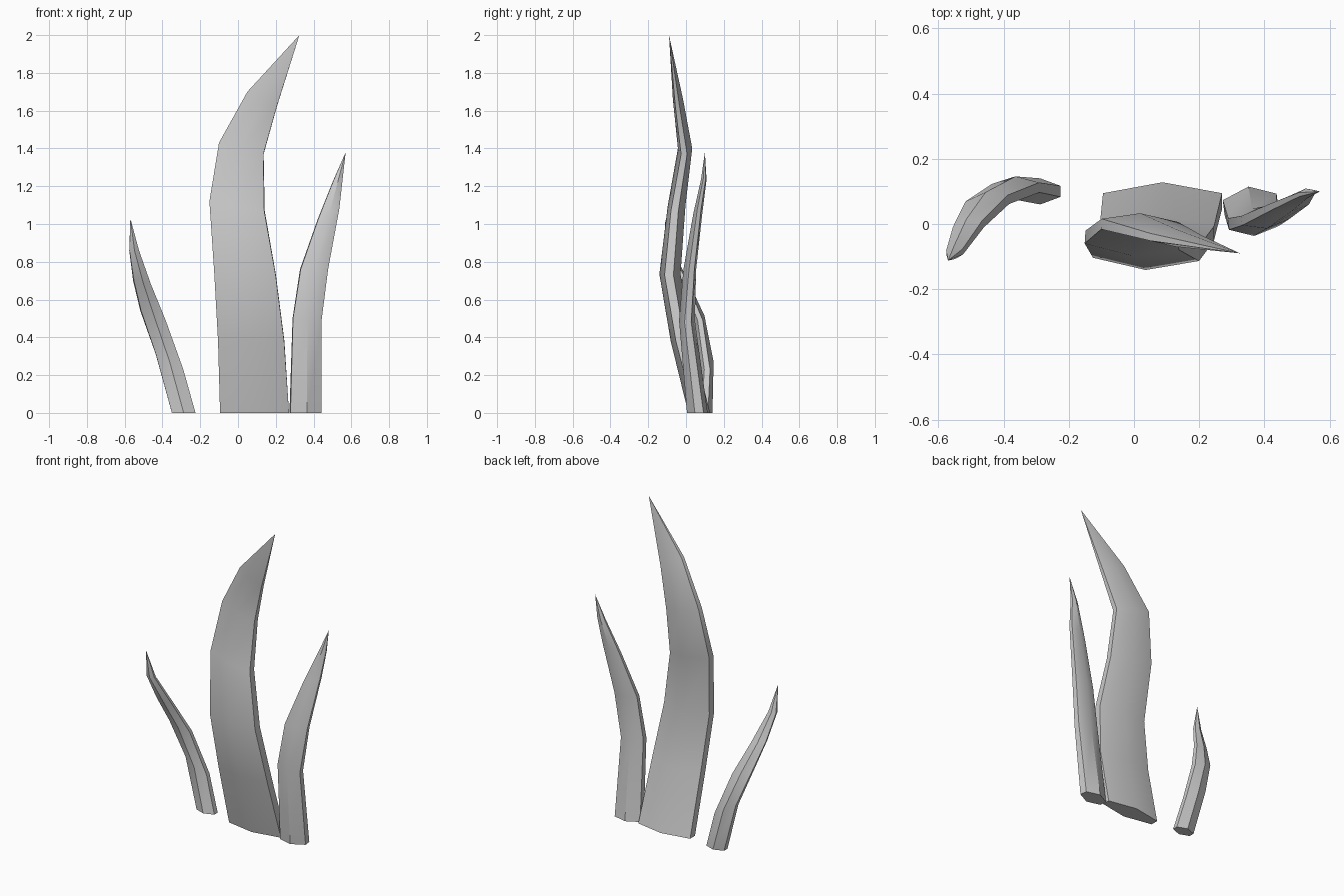
import bpy, bmesh
from mathutils import Vector


def blade(name, rings, tip):
    """Loft six-sided lens sections; ring = left xyz, right xyz, half thickness."""
    bm = bmesh.new()
    loops = []
    for lx, ly, lz, rx, ry, rz, t in rings:
        left, right = Vector((lx, ly, lz)), Vector((rx, ry, rz))
        mid = (left + right) / 2
        across = (right - left).normalized()
        out = Vector((across.y, -across.x, 0)).normalized()
        edge = out * t * 0.42
        pts = [left + edge, mid + out * t, right + edge,
               right - edge, mid - out * t, left - edge]
        loops.append([bm.verts.new(p) for p in pts])
    for a, b in zip(loops, loops[1:]):
        for i in range(6):
            j = (i + 1) % 6
            bm.faces.new((a[i], a[j], b[j], b[i]))
    bm.faces.new(loops[0][::-1])
    apex = bm.verts.new(tip)
    for i in range(6):
        bm.faces.new((loops[-1][i], loops[-1][(i + 1) % 6], apex))
    bmesh.ops.recalc_face_normals(bm, faces=bm.faces)
    mesh = bpy.data.meshes.new(name)
    bm.to_mesh(mesh)
    bm.free()
    ob = bpy.data.objects.new(name, mesh)
    bpy.context.collection.objects.link(ob)
    bpy.ops.object.select_all(action='DESELECT')
    ob.select_set(True)
    bpy.context.view_layer.objects.active = ob
    bpy.ops.object.shade_smooth_by_angle(angle=0.6)


# Tall central blade
blade("tall_blade", [
    (-0.095, 0.07, 0, 0.27, 0.07, 0, 0.058),
    (-0.105, -0.02, 0.38, 0.245, -0.03, 0.38, 0.056),
    (-0.125, -0.08, 0.74, 0.20, -0.09, 0.73, 0.056),
    (-0.15, -0.04, 1.12, 0.14, -0.06, 1.07, 0.047),
    (-0.10, 0.0, 1.43, 0.135, -0.01, 1.37, 0.038),
    (0.05, -0.04, 1.70, 0.205, -0.045, 1.62, 0.027),
], (0.325, -0.09, 2.0))

# Medium blade on the right
blade("right_blade", [
    (0.275, 0.05, 0, 0.44, 0.07, 0, 0.055),
    (0.29, 0.0, 0.50, 0.44, 0.01, 0.48, 0.042),
    (0.33, 0.01, 0.76, 0.475, 0.03, 0.76, 0.034),
    (0.425, 0.055, 1.03, 0.535, 0.07, 1.08, 0.024),
    (0.505, 0.09, 1.23, 0.553, 0.098, 1.24, 0.015),
], (0.57, 0.10, 1.38))

# Small blade on the left
blade("left_blade", [
    (-0.35, 0.10, 0, -0.225, 0.10, 0, 0.04),
    (-0.435, 0.108, 0.31, -0.29, 0.112, 0.23, 0.036),
    (-0.515, 0.055, 0.54, -0.385, 0.075, 0.49, 0.033),
    (-0.553, -0.02, 0.70, -0.463, 0.0, 0.68, 0.026),
    (-0.575, -0.09, 0.86, -0.525, -0.085, 0.86, 0.02),
], (-0.57, -0.112, 1.03))
